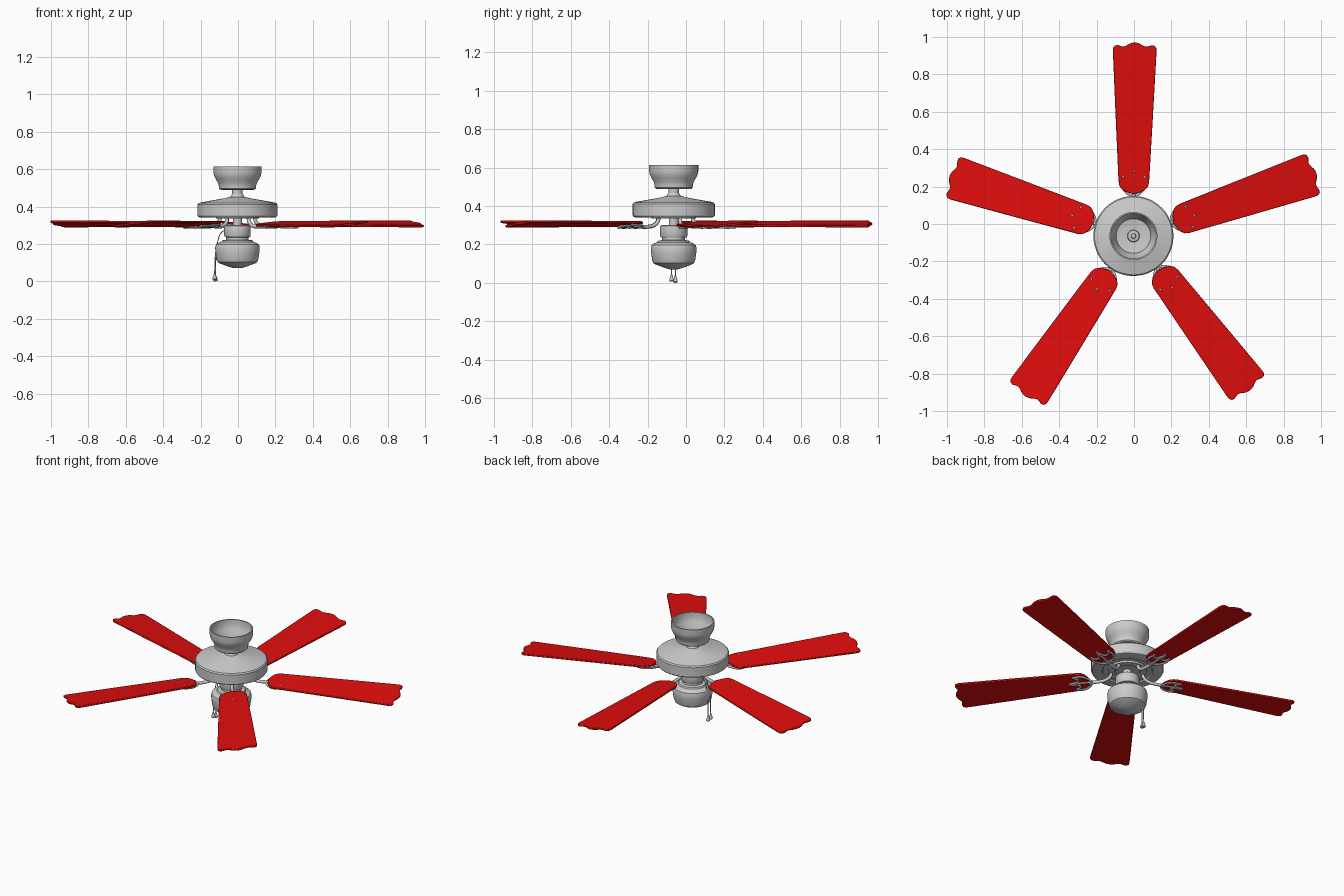
import bpy, bmesh, math
from mathutils import Matrix

if "Cube" in bpy.data.objects:
    bpy.data.objects.remove(bpy.data.objects["Cube"])

HUB = Matrix.Translation((-0.003, -0.064, 0))
TILT = Matrix.Translation((0, 0, 0.307)) @ Matrix.Rotation(0.11, 4, 'X')
ANGLES = [19, 89.6, 162, 236, 307]

red = bpy.data.materials.new("blade_red")
red.diffuse_color = (0.75, 0.004, 0.004, 1)
red.use_nodes = True
red.node_tree.nodes["Principled BSDF"].inputs["Base Color"].default_value = red.diffuse_color


def finish(name, bm, matrix, angle=30):
    bmesh.ops.recalc_face_normals(bm, faces=bm.faces[:])
    mesh = bpy.data.meshes.new(name)
    bm.to_mesh(mesh)
    bm.free()
    ob = bpy.data.objects.new(name, mesh)
    bpy.context.collection.objects.link(ob)
    ob.matrix_world = matrix
    bpy.ops.object.select_all(action='DESELECT')
    ob.select_set(True)
    bpy.context.view_layer.objects.active = ob
    bpy.ops.object.shade_smooth_by_angle(angle=math.radians(angle))
    return ob


def lathe(name, profile, matrix=HUB, steps=48):
    bm = bmesh.new()
    vs = [bm.verts.new((r, 0, z)) for r, z in profile]
    es = [bm.edges.new(p) for p in zip(vs, vs[1:])]
    bmesh.ops.spin(bm, geom=vs + es, cent=(0, 0, 0), axis=(0, 0, 1),
                   angle=2 * math.pi, steps=steps)
    bmesh.ops.remove_doubles(bm, verts=bm.verts[:], dist=1e-5)
    return finish(name, bm, matrix)


def tube(name, paths, radius, matrix, flat=1.0):
    cu = bpy.data.curves.new(name, 'CURVE')
    cu.dimensions = '3D'
    cu.bevel_depth = radius
    cu.bevel_resolution = 2
    cu.resolution_u = 6
    cu.use_fill_caps = True
    for pts in paths:
        sp = cu.splines.new('BEZIER')
        sp.bezier_points.add(len(pts) - 1)
        for bp, p in zip(sp.bezier_points, pts):
            bp.co = p
            bp.handle_left_type = bp.handle_right_type = 'AUTO'
    ob = bpy.data.objects.new(name, cu)
    bpy.context.collection.objects.link(ob)
    ob.matrix_world = matrix @ Matrix.Diagonal((1, 1, flat, 1))
    return ob


# Hollow ceiling canopy, open at the top
lathe("ceiling_canopy", [(0, .488), (.055, .488), (.092, .49), (.099, .496), (.1, .512),
      (.105, .528), (.117, .548), (.125, .565), (.128, .58), (.128, .615), (.121, .615),
      (.121, .582), (.112, .555), (.098, .53), (.092, .503), (.06, .497), (0, .497)])
lathe("hanger_ball", [(0, .53), (.012, .53), (.014, .515), (.03, .512), (.033, .497), (0, .497)])
# Down rod and flared collar
lathe("down_rod", [(0, .49), (.028, .49), (.028, .468), (.036, .455), (.045, .44), (0, .44)])
# Motor housing with shallow conical top
lathe("motor_housing", [(0, .452), (.045, .452), (.06, .446), (.195, .422), (.208, .418),
      (.214, .41), (.214, .352), (.209, .344), (.195, .34), (.15, .34), (.145, .348), (0, .348)])
lathe("flywheel", [(0, .35), (.115, .35), (.115, .336), (.075, .336), (.07, .342), (0, .342)])
lathe("lower_stem", [(0, .345), (.025, .345), (.025, .298), (0, .298)])
# Switch housing below the motor
lathe("switch_housing", [(0, .302), (.062, .302), (.069, .297), (.071, .29), (.071, .245),
      (.067, .237), (.06, .235), (.06, .218), (0, .218)])
# Light bowl
lathe("light_bowl", [(0, .222), (.062, .222), (.082, .219), (.086, .211), (.104, .205),
      (.115, .196), (.119, .182), (.118, .16), (.112, .118), (.106, .103), (.095, .096),
      (.05, .079), (.025, .071), (0, .07)])

# Half outline of a blade: distance from hub, half width
HALF = [(.234, .036), (.246, .06), (.264, .076), (.29, .082), (.64, .1), (.985, .117),
        (1.005, .116), (1.017, .107), (1.02, .092), (1.015, .076), (1.012, .062),
        (1.017, .046), (1.028, .028), (1.033, .012)]
OUTLINE = [(.224, 0)] + HALF + [(1.034, 0)] + [(x, -y) for x, y in reversed(HALF)]


def blade(i, matrix):
    bm = bmesh.new()
    face = bm.faces.new([bm.verts.new((x, y, -.006)) for x, y in OUTLINE])
    ext = bmesh.ops.extrude_face_region(bm, geom=[face])
    top = [v for v in ext["geom"] if isinstance(v, bmesh.types.BMVert)]
    bmesh.ops.translate(bm, verts=top, vec=(0, 0, .012))
    ob = finish(f"blade_{i}", bm, matrix)
    ob.data.materials.append(red)
    bev = ob.modifiers.new("rounded_edge", 'BEVEL')
    bev.width = .003
    bev.segments = 2
    bev.limit_method = 'ANGLE'
    bev.angle_limit = math.radians(50)


# Blades, each with its curved arm, open fork bracket and screws
for i, deg in enumerate(ANGLES, 1):
    spoke = HUB @ Matrix.Rotation(math.radians(deg), 4, 'Z')
    tilted = spoke @ TILT
    blade(i, tilted)
    tube(f"blade_arm_{i}", [[(.098, 0, .345), (.102, 0, .322), (.125, 0, .301),
                             (.17, 0, .292), (.23, 0, .294)]], .01, spoke)
    paths = [[(.2, 0, -.02), (.28, 0, -.016), (.345, 0, -.016)]]
    for s in (1, -1):
        paths.append([(.21, 0, -.02), (.235, s * .04, -.017), (.275, s * .064, -.016),
                      (.315, s * .058, -.016)])
        paths.append([(.315, s * .058, -.016), (.29, s * .03, -.016), (.345, 0, -.016)])
    tube(f"fork_bracket_{i}", paths, .007, tilted, .8)
    for j, (x, y) in enumerate([(.345, 0), (.315, .058), (.315, -.058)], 1):
        lathe(f"screw_{i}_{j}", [(0, .009), (.004, .0085), (.007, .006), (.007, -.012),
              (.01, -.016), (0, -.02)], tilted @ Matrix.Translation((x, y, 0)), 12)

# Two pull chains with bell-shaped fobs
for i, (y, x, z) in enumerate([(-.011, -.122, .006), (.009, -.118, 0)], 1):
    tube(f"pull_chain_{i}", [[(-.068, y, .272), (-.085, y, .262), (-.105, y, .215),
                              (x + .004, y, .14), (x, y, z + .035)]], .0025, HUB)
    lathe(f"chain_fob_{i}", [(0, .04), (.004, .038), (.005, .03), (.01, .016), (.012, .006),
          (.009, .001), (0, 0)], HUB @ Matrix.Translation((x, y, z)), 16)
